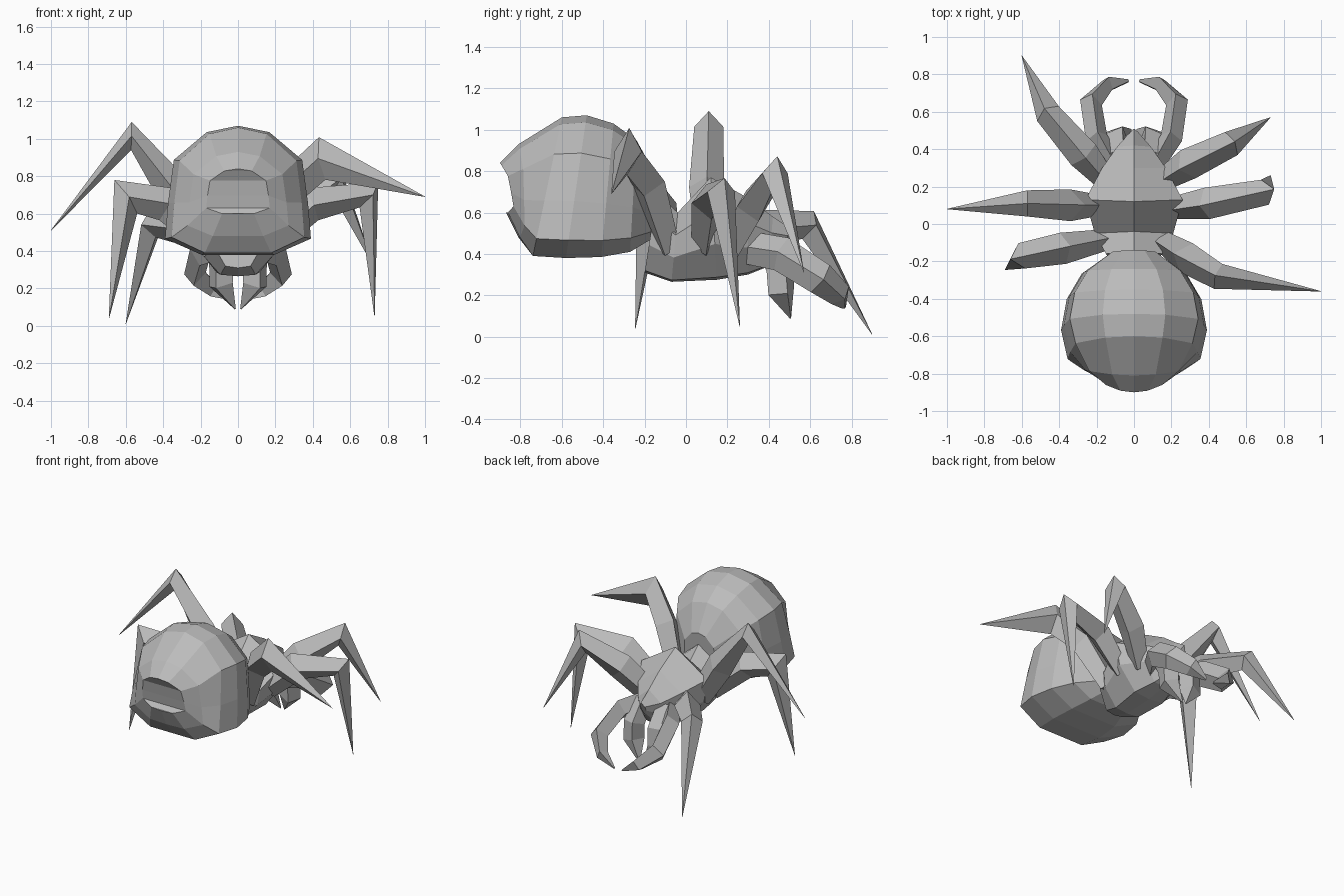
import bpy
import bmesh
from mathutils import Vector

old = bpy.data.objects.get("Cube")
if old:
    bpy.data.objects.remove(old, do_unlink=True)

grey = bpy.data.materials.new("plain grey")
grey.use_nodes = True
tone = (0.5, 0.5, 0.5, 1)
grey.diffuse_color = tone
grey.node_tree.nodes["Principled BSDF"].inputs["Base Color"].default_value = tone


def build_loft(name, rings):
    """Skin a list of closed rings with flat quads and cap both ends."""
    bm = bmesh.new()
    loops = [[bm.verts.new(p) for p in ring] for ring in rings]
    for lower, upper in zip(loops, loops[1:]):
        count = len(lower)
        for i in range(count):
            j = (i + 1) % count
            bm.faces.new((lower[i], lower[j], upper[j], upper[i]))
    for cap in (loops[0], loops[-1]):
        # strips between mirrored points keep bowed caps tidy
        half = len(cap) // 2
        for i in range(half):
            corners = [cap[i], cap[i + 1], cap[-i - 1], cap[-i]]
            bm.faces.new(list(dict.fromkeys(corners)))
    bmesh.ops.remove_doubles(bm, verts=bm.verts[:], dist=0.0005)
    bmesh.ops.recalc_face_normals(bm, faces=bm.faces[:])
    mesh = bpy.data.meshes.new(name)
    bm.to_mesh(mesh)
    bm.free()
    mesh.materials.append(grey)
    obj = bpy.data.objects.new(name, mesh)
    bpy.context.collection.objects.link(obj)
    return obj


def body_part(name, half_section, stations):
    """Each station: y and z of the top, y and z of the bottom,
    half width, and how far the sides bow forward."""
    section = half_section + [(-u, v) for u, v in half_section[-2:0:-1]]
    rings = []
    for y_top, z_top, y_low, z_low, width, bow in stations:
        top = Vector((0, y_top, z_top))
        low = Vector((0, y_low, z_low))
        rings.append([low.lerp(top, (v + 1) / 2)
                      + Vector((u * width, bow * u * u, 0))
                      for u, v in section])
    return build_loft(name, rings)


def limb(name, path, sizes):
    """Four-sided tapering limb; sizes are (half width, half height)."""
    points = [Vector(p) for p in path]
    flat = points[-1] - points[0]
    across = Vector((-flat.y, flat.x, 0)).normalized()
    rings = []
    for i, p in enumerate(points):
        back = (p - points[max(i - 1, 0)]).normalized()
        ahead = (points[min(i + 1, len(points) - 1)] - p).normalized()
        along = (back + ahead).normalized()
        side = (across - along * across.dot(along)).normalized()
        up = side.cross(along)
        wide, high = sizes[i]
        rings.append([p + side * wide, p + up * high,
                      p - side * wide, p - up * high])
    return build_loft(name, rings)


# Abdomen: large faceted bulb with a bowed rear
body_part(
    "abdomen",
    [(0, 1), (0.43, 0.9), (0.88, 0.47), (0.96, -0.2),
     (1, -0.75), (0.5, -1), (0, -1)],
    [(-0.9, 0.84, -0.87, 0.6, 0.17, 0.04),
     (-0.81, 0.93, -0.81, 0.48, 0.27, 0.03),
     (-0.6, 1.06, -0.74, 0.39, 0.355, 0),
     (-0.48, 1.07, -0.58, 0.38, 0.39, 0),
     (-0.35, 1.03, -0.41, 0.385, 0.36, 0),
     (-0.24, 0.95, -0.27, 0.41, 0.28, 0),
     (-0.14, 0.77, -0.17, 0.47, 0.13, 0)])

# Thorax and pointed head
body_part(
    "thorax_and_head",
    [(0, 1), (1, 0.35), (0.92, -0.3), (0.45, -0.95), (0, -1)],
    [(-0.14, 0.69, -0.2, 0.31, 0.15, 0),
     (-0.04, 0.6, -0.07, 0.265, 0.21, 0),
     (0.12, 0.77, 0.15, 0.275, 0.26, 0),
     (0.3, 0.67, 0.3, 0.3, 0.17, 0),
     (0.42, 0.58, 0.4, 0.34, 0.09, 0),
     (0.51, 0.52, 0.46, 0.42, 0.02, 0)])

# Legs: half height of the knee, then root, upper joint, knee, tip
legs = {
    "right_front_leg": (0.075, [(-0.14, 0.22, 0.45), (-0.27, 0.37, 0.52),
                                (-0.46, 0.59, 0.54), (-0.6, 0.9, 0.01)]),
    "right_middle_leg": (0.075, [(-0.18, 0.1, 0.46), (-0.34, 0.1, 0.72),
                                 (-0.57, 0.11, 1.015), (-1, 0.08, 0.51)]),
    "right_rear_leg": (0.11, [(-0.13, -0.08, 0.43), (-0.38, -0.13, 0.65),
                              (-0.6, -0.17, 0.69), (-0.69, -0.245, 0.04)]),
    "left_front_leg": (0.085, [(0.13, 0.22, 0.44), (0.29, 0.32, 0.63),
                               (0.52, 0.43, 0.79), (0.73, 0.57, 0.31)]),
    "left_middle_leg": (0.085, [(0.17, 0.08, 0.45), (0.39, 0.11, 0.65),
                                (0.7, 0.17, 0.7), (0.73, 0.26, 0.05)]),
    "left_rear_leg": (0.115, [(0.13, -0.08, 0.43), (0.28, -0.18, 0.74),
                              (0.45, -0.28, 0.895), (1, -0.36, 0.69)]),
}
for name, (knee, path) in legs.items():
    limb(name, path,
         [(0.055, 0.08), (0.085, 0.095), (0.07, knee), (0.001, 0.001)])

# Feelers and fangs, mirrored
for label, s in (("left", 1), ("right", -1)):
    limb(label + "_feeler",
         [(s * 0.1, 0.3, 0.43), (s * 0.2, 0.46, 0.4),
          (s * 0.23, 0.65, 0.28), (s * 0.14, 0.745, 0.2),
          (s * 0.03, 0.765, 0.14)],
         [(0.05, 0.08), (0.06, 0.085), (0.06, 0.08),
          (0.04, 0.06), (0.005, 0.01)])
    limb(label + "_fang",
         [(s * 0.08, 0.36, 0.47), (s * 0.09, 0.455, 0.34),
          (s * 0.09, 0.46, 0.22), (s * 0.015, 0.505, 0.09)],
         [(0.06, 0.06), (0.07, 0.075), (0.07, 0.07), (0.004, 0.004)])
